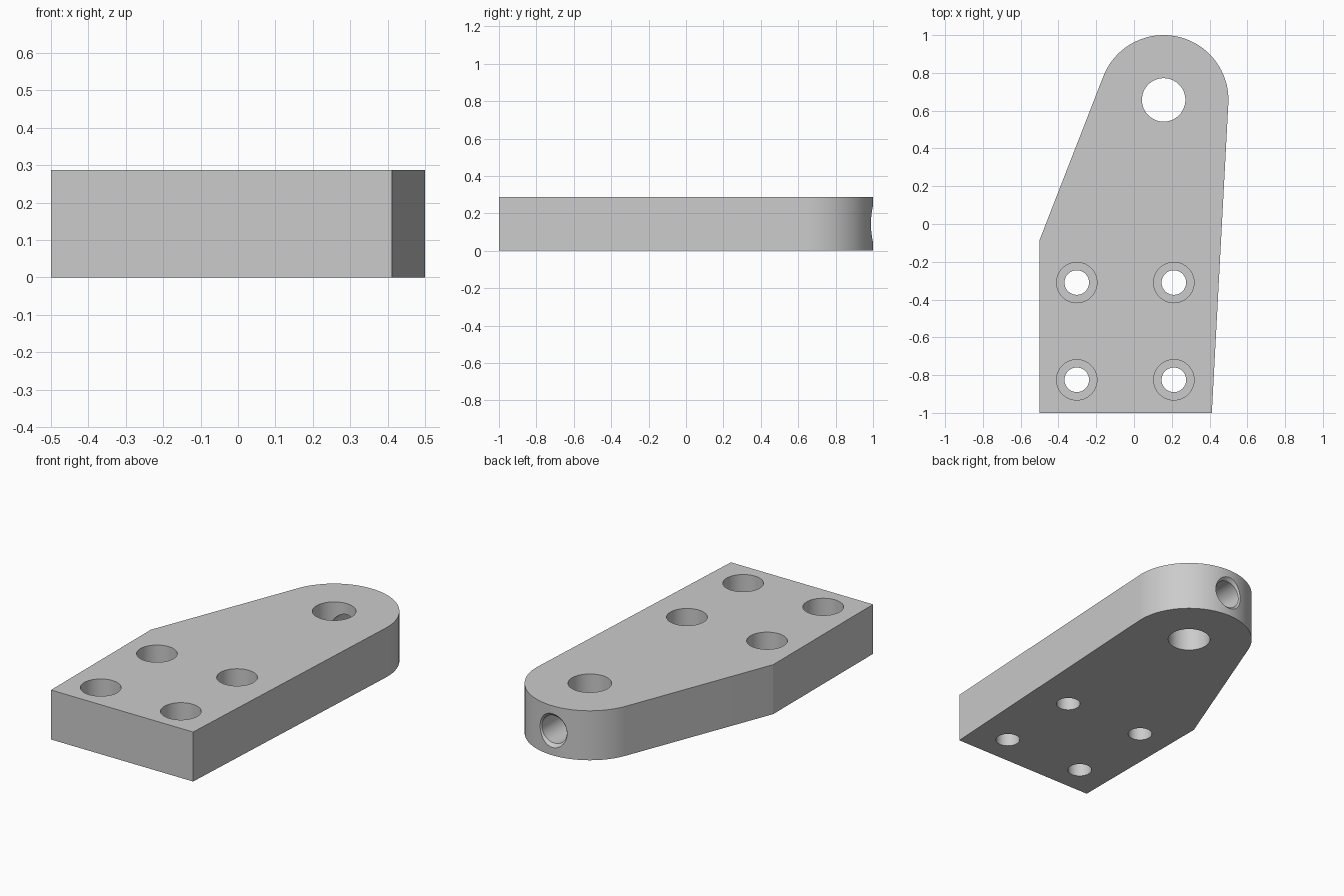
import bpy
import bmesh
from math import acos, atan2, cos, sin, hypot, pi, radians
from mathutils import Matrix

THICK = 0.287
NOSE_R = 0.343
NOSE = (0.5 - NOSE_R, 1 - NOSE_R)

cube = bpy.data.objects.get("Cube")
if cube:
    bpy.data.objects.remove(cube, do_unlink=True)

# Single machined-metal colour
grey = bpy.data.materials.new("metal_grey")
grey.use_nodes = True
grey.diffuse_color = (0.6, 0.6, 0.6, 1)
grey.node_tree.nodes["Principled BSDF"].inputs["Base Color"].default_value = (0.6, 0.6, 0.6, 1)


def make_object(name, bm):
    bmesh.ops.recalc_face_normals(bm, faces=bm.faces)
    mesh = bpy.data.meshes.new(name)
    bm.to_mesh(mesh)
    bm.free()
    mesh.materials.append(grey)
    obj = bpy.data.objects.new(name, mesh)
    bpy.context.collection.objects.link(obj)
    return obj


def tangent_angle(point, side):
    """Angle on the nose circle where the line from point touches it."""
    dx, dy = point[0] - NOSE[0], point[1] - NOSE[1]
    return atan2(dy, dx) + side * acos(NOSE_R / hypot(dx, dy))


def turned_cutter(name, profile, matrix, sides=64):
    """Closed solid of revolution from (radius, height) pairs."""
    bm = bmesh.new()
    rings = [[bm.verts.new((r * cos(2 * pi * i / sides), r * sin(2 * pi * i / sides), h))
              for i in range(sides)] for r, h in profile]
    for low, high in zip(rings, rings[1:]):
        for i in range(sides):
            j = (i + 1) % sides
            bm.faces.new((low[i], low[j], high[j], high[i]))
    bm.faces.new(rings[0])
    bm.faces.new(rings[-1])
    bm.transform(matrix)
    obj = make_object(name, bm)
    obj.hide_render = True
    return obj


# Plate: straight base with sides running tangent into a round nose
front_right, front_left, shoulder = (-0.5, -1), (0.412, -1), (-0.5, -0.085)
start = tangent_angle(front_left, 1)
end = tangent_angle(shoulder, -1) + 2 * pi
steps = 64
outline = [front_right, front_left]
for i in range(steps + 1):
    a = start + (end - start) * i / steps
    outline.append((NOSE[0] + NOSE_R * cos(a), NOSE[1] + NOSE_R * sin(a)))
outline.append(shoulder)

bm = bmesh.new()
base = bm.faces.new([bm.verts.new((x, y, 0)) for x, y in outline])
top = bmesh.ops.extrude_face_region(bm, geom=[base])
bmesh.ops.translate(bm, vec=(0, 0, THICK),
                    verts=[g for g in top["geom"] if isinstance(g, bmesh.types.BMVert)])
plate = make_object("mounting_plate", bm)

# Counterbored screw holes
step = THICK - 0.13
bore = [(0.065, -0.1), (0.065, step), (0.107, step), (0.107, THICK + 0.1)]
cutters = [turned_cutter("screw_hole_cutter", bore, Matrix.Translation((x, y, 0)))
           for x in (-0.303, 0.211) for y in (-0.825, -0.31)]

# Pivot hole through the nose
cutters.append(turned_cutter("pivot_hole_cutter", [(0.115, -0.1), (0.115, THICK + 0.1)],
                             Matrix.Translation((*NOSE, 0))))

# Chamfered cross hole from the nose end into the pivot hole
cross = [(0.08, 0), (0.08, NOSE_R - 0.018), (0.148, NOSE_R + 0.05)]
cutters.append(turned_cutter("cross_hole_cutter", cross,
                             Matrix.Translation((*NOSE, THICK / 2)) @ Matrix.Rotation(-pi / 2, 4, "X")))

# Cut the holes
bpy.ops.object.select_all(action="DESELECT")
plate.select_set(True)
bpy.context.view_layer.objects.active = plate
for cutter in cutters:
    mod = plate.modifiers.new("cut", "BOOLEAN")
    mod.operation = "DIFFERENCE"
    mod.solver = "EXACT"
    mod.object = cutter
    bpy.ops.object.modifier_apply(modifier=mod.name)
    bpy.data.objects.remove(cutter, do_unlink=True)

bpy.ops.object.shade_smooth_by_angle(angle=radians(20))
